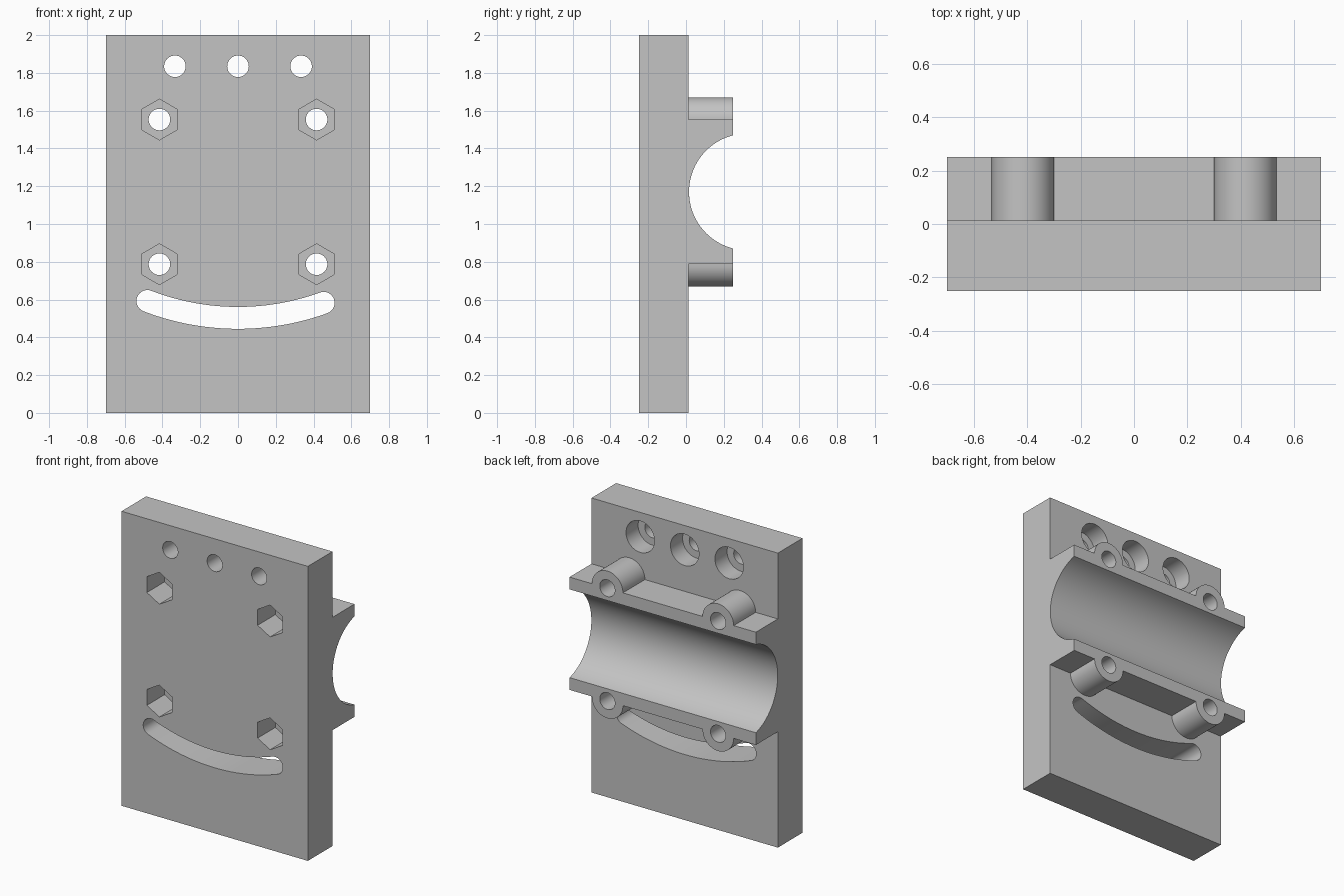
import bpy, bmesh, math
from mathutils import Matrix, Vector

if "Cube" in bpy.data.objects:
    bpy.data.objects.remove(bpy.data.objects["Cube"], do_unlink=True)

FRONT, SEAT, BACK = -0.25, 0.014, 0.25   # plate front, plate rear, clamp rear
MID_Z, BOSS_X, BOSS_DZ = 1.17, 0.416, 0.383
HOLE_R = 0.057

grey = bpy.data.materials.new("plain grey")
grey.use_nodes = True
colour = (0.55, 0.55, 0.55, 1)
grey.diffuse_color = colour
grey.node_tree.nodes["Principled BSDF"].inputs["Base Color"].default_value = colour


def prism(name, outline, y0, y1):
    """Extrude an (x, z) outline along y."""
    bm = bmesh.new()
    face = bm.faces.new([bm.verts.new((x, y0, z)) for x, z in outline])
    ext = bmesh.ops.extrude_face_region(bm, geom=[face])
    moved = [v for v in ext["geom"] if isinstance(v, bmesh.types.BMVert)]
    bmesh.ops.translate(bm, verts=moved, vec=Vector((0, y1 - y0, 0)))
    bmesh.ops.recalc_face_normals(bm, faces=bm.faces)
    mesh = bpy.data.meshes.new(name)
    bm.to_mesh(mesh)
    bm.free()
    mesh.materials.append(grey)
    obj = bpy.data.objects.new(name, mesh)
    bpy.context.collection.objects.link(obj)
    return obj


def box(name, hx, z0, z1, y0, y1):
    return prism(name, [(-hx, z0), (hx, z0), (hx, z1), (-hx, z1)], y0, y1)


def arc(cx, cz, r, a0, a1, n):
    return [(cx + r * math.cos(a0 + (a1 - a0) * i / n),
             cz + r * math.sin(a0 + (a1 - a0) * i / n)) for i in range(n + 1)]


def round_bar(name, x, z, r, y0, y1, n=48, turn=0.0):
    return prism(name, arc(x, z, r, turn, turn + math.tau, n)[:-1], y0, y1)


def combine(target, tool, operation):
    mod = target.modifiers.new(tool.name, "BOOLEAN")
    mod.operation, mod.object, mod.solver = operation, tool, "EXACT"
    bpy.context.view_layer.objects.active = target
    bpy.ops.object.modifier_apply(modifier=mod.name)
    bpy.data.objects.remove(tool, do_unlink=True)


# Plate with the clamp block on its rear
plate = box("mounting_plate", 0.7, 0, 2, FRONT, SEAT)
block = box("clamp_block", 0.7, MID_Z - BOSS_DZ, MID_Z + BOSS_DZ, -0.1, BACK)
combine(plate, block, "UNION")

# Bolt bosses on both flanges
corners = [(sx * BOSS_X, MID_Z + sz * BOSS_DZ) for sx in (-1, 1) for sz in (-1, 1)]
for x, z in corners:
    combine(plate, round_bar("bolt_boss", x, z, 0.117, -0.1, BACK), "UNION")

# Round channel across the clamp block
channel = round_bar("channel_cutter", 0, 0, 0.309, -1, 1, 96)
channel.data.transform(Matrix.Translation((0, SEAT + 0.311, MID_Z))
                       @ Matrix.Rotation(math.pi / 2, 4, "Z"))
combine(plate, channel, "DIFFERENCE")

# Bolt holes with hexagonal nut pockets
for x, z in corners:
    combine(plate, round_bar("bolt_hole_cutter", x, z, HOLE_R, -0.5, 0.5), "DIFFERENCE")
    combine(plate, round_bar("nut_pocket_cutter", x, z, 0.108, -0.5, FRONT + 0.19,
                             6, math.pi / 6), "DIFFERENCE")

# Counterbored screw holes along the top
for x in (-0.334, 0, 0.334):
    combine(plate, round_bar("screw_hole_cutter", x, 1.835, HOLE_R, -0.5, 0.5), "DIFFERENCE")
    combine(plate, round_bar("counterbore_cutter", x, 1.835, 0.107, SEAT - 0.13, 0.5),
            "DIFFERENCE")

# Curved adjustment slot swung about the middle screw hole
R, W, PIVOT = 1.332, 0.058, 1.835
left, right = math.radians(-111.1), math.radians(-70.1)
slot = arc(0, PIVOT, R + W, left, right, 40)
slot += arc(R * math.cos(right), PIVOT + R * math.sin(right), W, right, right + math.pi, 16)[1:]
slot += arc(0, PIVOT, R - W, right, left, 40)[1:]
slot += arc(R * math.cos(left), PIVOT + R * math.sin(left), W, left + math.pi,
            left + math.tau, 16)[1:-1]
combine(plate, prism("slot_cutter", slot, -0.5, 0.5), "DIFFERENCE")

# Smooth the round surfaces, keep the edges crisp
bpy.ops.object.select_all(action="DESELECT")
plate.select_set(True)
bpy.context.view_layer.objects.active = plate
bpy.ops.object.shade_smooth_by_angle(angle=math.radians(30))
